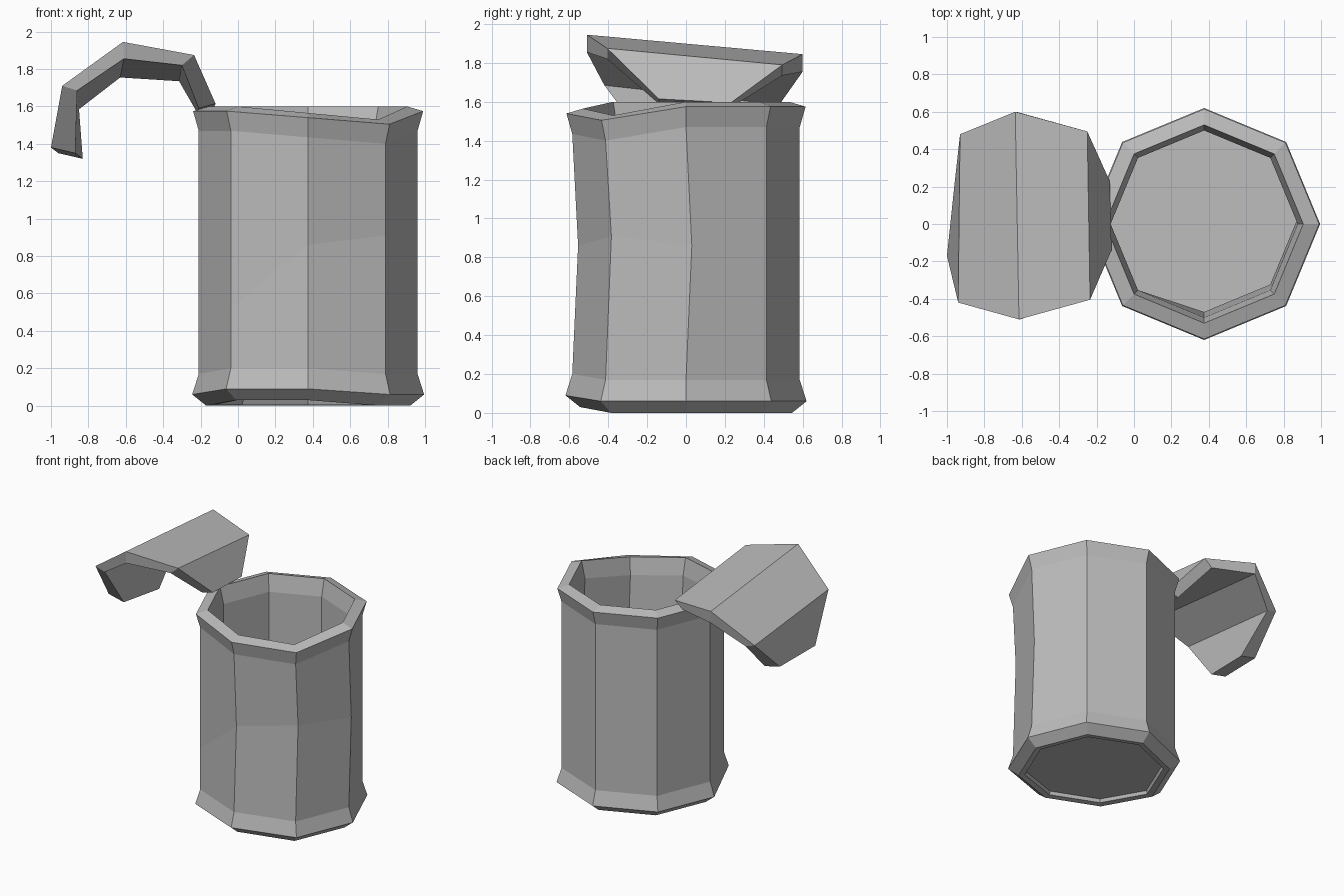
import bpy, bmesh
from math import cos, sin, pi

cube = bpy.data.objects.get("Cube")
if cube:
    bpy.data.objects.remove(cube)

SIDES = 8
CENTRE_X = 0.375

metal = bpy.data.materials.new("grey metal")
metal.use_nodes = True
GREY = (0.5, 0.5, 0.5, 1)
metal.diffuse_color = GREY
metal.node_tree.nodes["Principled BSDF"].inputs["Base Color"].default_value = GREY


def finish(name, bm):
    bmesh.ops.recalc_face_normals(bm, faces=bm.faces)
    mesh = bpy.data.meshes.new(name)
    bm.to_mesh(mesh)
    bm.free()
    mesh.materials.append(metal)
    obj = bpy.data.objects.new(name, mesh)
    bpy.context.collection.objects.link(obj)
    return obj


def bridge(bm, a, b):
    n = len(a)
    for i in range(n):
        j = (i + 1) % n
        bm.faces.new((a[i], a[j], b[j], b[i]))


# Dents: height change by corner number, counted round from +x
foot = {5: 0.03, 6: 0.03}
lip = {6: -0.035, 7: -0.07}
waist = {5: -0.34, 1: -0.6, 7: 0.05}
pushed = (0, 6, 7)

# Can wall profile: radius, height, height dents, inward push
profile = [
    (0.49, 0.03, foot, 0),      # recessed underside
    (0.50, 0.005, foot, 0),
    (0.545, 0.0, foot, 0),
    (0.62, 0.06, foot, 0),      # bottom rim
    (0.585, 0.17, foot, 0),
    (0.585, 0.86, waist, 0.03),  # dented waist
    (0.585, 1.47, lip, 0),
    (0.615, 1.575, lip, 0),     # top rim
    (0.53, 1.60, lip, 0),
    (0.50, 1.47, lip, 0),       # inside wall
    (0.50, 0.86, waist, 0.03),
    (0.50, 0.07, foot, 0),
]

bm = bmesh.new()
rings = []
for r, z, dents, push in profile:
    ring = []
    for k in range(SIDES):
        a = 2 * pi * k / SIDES
        y = r * sin(a) + (push if k in pushed else 0)
        ring.append(bm.verts.new((CENTRE_X + r * cos(a), y, z + dents.get(k, 0))))
    rings.append(ring)
for lower, upper in zip(rings, rings[1:]):
    bridge(bm, lower, upper)
bm.faces.new(rings[0])
bm.faces.new(rings[-1])
finish("can_body", bm)

# Peeled lid: outer x, z, inner x, z, front y, back y, back x shift, back drop
folds = [
    (-0.12, 1.615, -0.21, 1.59, -0.14, 0.23, -0.01, 0.02),
    (-0.235, 1.875, -0.30, 1.82, -0.405, 0.495, -0.015, 0.085),
    (-0.615, 1.945, -0.61, 1.855, -0.51, 0.60, -0.02, 0.10),
    (-0.94, 1.71, -0.86, 1.685, -0.42, 0.48, 0.01, 0.10),
    (-1.0, 1.38, -0.87, 1.35, -0.17, 0.21, 0.04, 0.03),
]
bm = bmesh.new()
sections = []
for ox, oz, ix, iz, front, back, shift, drop in folds:
    corners = ((ox, front, oz), (ox + shift, back, oz - drop),
               (ix + shift, back, iz - drop), (ix, front, iz))
    sections.append([bm.verts.new(c) for c in corners])
for a, b in zip(sections, sections[1:]):
    bridge(bm, a, b)
bm.faces.new(sections[0])
bm.faces.new(sections[-1])
finish("peeled_lid", bm)
